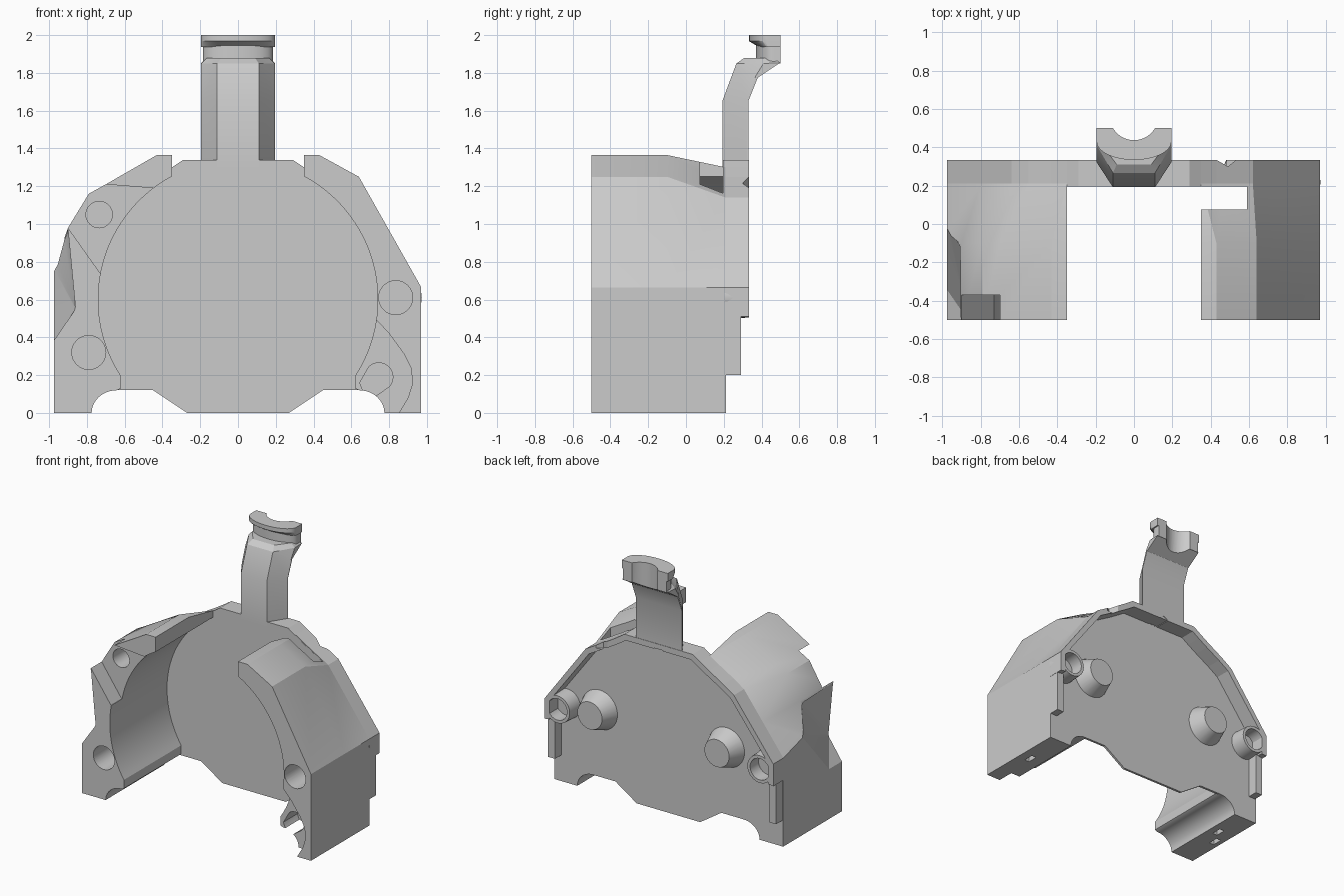
import bpy, bmesh, math

old = bpy.data.objects.get("Cube")
if old:
    bpy.data.objects.remove(old, do_unlink=True)

grey = bpy.data.materials.new("plain_grey")
grey.use_nodes = True
grey.diffuse_color = (0.6, 0.6, 0.6, 1)
grey.node_tree.nodes["Principled BSDF"].inputs["Base Color"].default_value = (0.6, 0.6, 0.6, 1)

CX, CZ, R = 0, 0.6, 0.74          # round cavity
Y_FRONT, Y_STEP, Y_PLATE, Y_BACK = -0.5, -0.37, 0.195, 0.333


def finish(name, bm):
    """Face everything outward, triangulate and link as an object."""
    bm.normal_update()
    bmesh.ops.recalc_face_normals(bm, faces=bm.faces)
    if bm.calc_volume(signed=True) < 0:
        bmesh.ops.reverse_faces(bm, faces=bm.faces)
    bm.normal_update()
    bmesh.ops.triangulate(bm, faces=bm.faces)
    mesh = bpy.data.meshes.new(name)
    bm.to_mesh(mesh)
    bm.free()
    mesh.materials.append(grey)
    ob = bpy.data.objects.new(name, mesh)
    bpy.context.collection.objects.link(ob)
    return ob


def loft(name, rings):
    """Skin matching rings of 3D points and cap both ends."""
    bm = bmesh.new()
    rows = [[bm.verts.new(p) for p in ring] for ring in rings]
    n = len(rows[0])
    for a, b in zip(rows, rows[1:]):
        for i in range(n):
            j = (i + 1) % n
            bm.faces.new((a[i], a[j], b[j], b[i]))
    bm.faces.new(rows[0][::-1])
    bm.faces.new(rows[-1])
    return finish(name, bm)


def prism(name, pts, y0, y1):
    return loft(name, [[(x, y, z) for x, z in pts] for y in (y0, y1)])


def hull(name, pts):
    bm = bmesh.new()
    for p in pts:
        bm.verts.new(p)
    bmesh.ops.convex_hull(bm, input=bm.verts)
    return finish(name, bm)


def arc(cx, cz, rx, rz, a0, a1, n=24):
    angles = [math.radians(a0 + (a1 - a0) * i / n) for i in range(n + 1)]
    return [(cx + rx * math.cos(a), cz + rz * math.sin(a)) for a in angles]


def disc(x, z, r):
    return arc(x, z, r, r, 0, 348.75, 31)


def cone(name, x, z, r0, r1, y0, y1):
    return loft(name, [[(px, y, pz) for px, pz in disc(x, z, r)]
                       for r, y in ((r0, y0), (r1, y1))])


def box(name, x0, x1, y0, y1, z0, z1):
    return prism(name, [(x0, z0), (x1, z0), (x1, z1), (x0, z1)], y0, y1)


def cut(ob, *cutters):
    """Subtract each cutter, trying another solver if one yields nothing."""
    bpy.context.view_layer.objects.active = ob
    for c in cutters:
        c.hide_render = True
        whole = ob.data.copy()
        for solver in ("EXACT", "MANIFOLD", "FLOAT"):
            mod = ob.modifiers.new("cut", "BOOLEAN")
            mod.operation, mod.solver, mod.object = "DIFFERENCE", solver, c
            bpy.ops.object.modifier_apply(modifier=mod.name)
            if len(ob.data.polygons) >= len(whole.polygons) // 2:
                break
            ob.data = whole.copy()
        bpy.data.objects.remove(c, do_unlink=True)


def mirror(pts):
    return [(-x, z) for x, z in pts]


# Outer outlines, from top inner edge down to the foot
left_front = [(0.35, 1.365), (0.43, 1.365), (0.64, 1.25), (0.97, 0.665), (0.97, 0)]
left_back = [(0.35, 1.3), (0.43, 1.25), (0.62, 1.14), (0.97, 0.665), (0.97, 0)]
right_front = [(-0.35, 1.365), (-0.43, 1.365), (-0.7, 1.21), (-0.79, 1.16),
               (-0.9, 0.98), (-0.975, 0.77), (-0.975, 0)]
right_back = [(-0.35, 1.3), (-0.43, 1.25), (-0.55, 1.18), (-0.64, 1.12),
              (-0.8, 0.91), (-0.975, 0.68), (-0.975, 0)]

# Inner outline: foot scallop, then up the cavity wall
scallop = arc(0.64, 0, 0.135, 0.12, 0, 90, 10)
inner = scallop + [(0.62, 0.13)] + arc(CX, CZ, R, R, -33.1, 61.8, 36)


def wall(name, front, back, inside):
    rings = []
    for y, outer in ((Y_FRONT, front), (-0.1, front), (0.21, back)):
        rings.append([(x, y, z) for x, z in outer + inside])
    return loft(name, rings)


# Left side wall: slot beside the plate, stepped foot and screw holes
left_wall = wall("left_side_wall", left_front, left_back, inner)
foot_step = [(0.735, 0.49), (0.8, 0.42), (0.88, 0.31), (0.915, 0.24), (0.925, 0.16),
             (0.9, 0.08), (0.84, -0.02), (0.5, -0.02), (0.5, 0.49)]
cut(left_wall,
    box("slot", 0.3, 0.59, 0.075, 0.196, 1.03, 1.5),
    prism("foot_step", foot_step, -0.6, Y_STEP),
    cone("screw_hole", 0.835, 0.61, 0.09, 0.09, -0.6, -0.3),
    prism("foot_hole", arc(0.745, 0.19, 0.075, 0.075, -45, 135, 16)
          + [(0.645, 0.16), (0.66, 0.12), (0.7, 0.07)], -0.6, -0.2),
    box("foot_slot", 0.86, 0.9, -0.16, -0.08, -0.1, 0.1))

# Right side wall: stepped shoulder, broken front corner and screw holes
right_wall = wall("right_side_wall", right_front, right_back, mirror(inner))
shoulder = [(-0.73, 0.74), (-0.45, 0.74), (-0.45, 1.19), (-0.7, 1.21),
            (-0.75, 1.4), (-1.07, 1.4), (-1.07, 1.22)]
cut(right_wall,
    prism("shoulder_step", shoulder, -0.6, Y_STEP),
    hull("corner_break", [(-0.9, -0.51, 0.97), (-0.86, -0.51, 0.55), (-0.977, -0.51, 0.38),
                          (-0.9, -0.12, 0.96), (-0.977, 0, 0.77), (-0.977, -0.34, 0.38),
                          (-1.1, -0.51, 0.38), (-1.1, -0.34, 0.38), (-1.1, 0, 0.9),
                          (-1.1, -0.51, 1.0)]),
    cone("upper_hole", -0.735, 1.05, 0.07, 0.07, -0.6, -0.18),
    cone("lower_hole", -0.79, 0.32, 0.09, 0.09, -0.6, -0.3),
    box("foot_slot_a", -0.94, -0.9, -0.22, -0.14, -0.1, 0.1),
    box("foot_slot_b", -0.87, -0.83, -0.1, -0.02, -0.1, 0.1))

# Thin back plate with the scalloped lower edge
top_edge = [(0.11, 1.34), (0.29, 1.34)]
bottom = scallop + [(0.45, 0.12), (0.27, 0)]
plate = prism("back_plate", top_edge + left_back + bottom + mirror(bottom)[::-1]
              + right_back[::-1] + mirror(top_edge)[::-1], Y_PLATE, 0.213)

# Raised rim round the back of the plate
rim_outer = ([(0.97, 0.51)] + left_back[:-1][::-1] + [(0.29, 1.34), (-0.29, 1.34)]
             + right_back[:-1] + [(-0.975, 0.51)])
rim_inner = [(x * 0.955, CZ + (z - CZ) * 0.94) for x, z in rim_outer]
rim = prism("back_rim", rim_outer + rim_inner[::-1], Y_PLATE + 0.002, Y_BACK)
cut(rim, cone("rim_notch", 0, 1.275, 0.045, 0.045, 0.214, 0.4),
    hull("edge_nick", [(0.42, 0.34, 1.4), (0.54, 0.34, 1.4), (0.49, 0.3, 1.4),
                       (0.42, 0.34, 1.17), (0.54, 0.34, 1.17), (0.49, 0.3, 1.17)]))

# Back fittings, one of each per side
smooth = [left_wall, right_wall]
for side, s, stud_x in (("left", 1, 0.585), ("right", -1, -0.495)):
    x0, x1 = sorted((s * 0.91, s * 0.968))
    box(side + "_back_strip", x0, x1, 0.2, 0.29, 0.2, 0.52)
    smooth.append(cone(side + "_back_stud", stud_x, 0.635, 0.155, 0.105, 0.205, Y_BACK))
    tube = cone(side + "_back_tube", s * 0.86, 0.61, 0.113, 0.105, 0.205, Y_BACK)
    cut(tube, cone("bore", s * 0.86, 0.61, 0.082, 0.082, 0.23, 0.4))
    smooth.append(tube)


# Arm: chamfered section following a backward bend
def arm_ring(front, mid, back, wf=0.11, wb=0.195):
    half = [(wf, *front), (wb, *mid), (wb, *back)]
    return half + [(-x, y, z) for x, y, z in half[::-1]]


arm = loft("arm", [
    arm_ring((0.192, 1.3), (0.322, 1.3), (0.33, 1.3)),
    arm_ring((0.192, 1.65), (0.322, 1.65), (0.33, 1.65)),
    arm_ring((0.265, 1.845), (0.37, 1.785), (0.38, 1.775)),
    arm_ring((0.267, 1.85), (0.41, 1.85), (0.498, 1.853)),
    arm_ring((0.31, 1.88), (0.41, 1.88), (0.46, 1.88), 0.09, 0.165)])


# Half-round neck and flared collar
def half_round(w, y_side, y_front, z):
    curve = arc(0, y_side, w, y_side - y_front, 180, 360, 24)
    return [(w, 0.5, z)] + [(-w, 0.5, z)] + [(x, y, z) for x, y in curve]


neck = loft("neck", [half_round(0.185, 0.46, 0.37, z) for z in (1.85, 1.95)])
collar = loft("collar", [half_round(0.195, 0.44, 0.385, 1.937),
                         half_round(0.195, 0.43, 0.334, 1.968),
                         half_round(0.195, 0.43, 0.334, 2.0)])
for part in (arm, neck, collar):
    bore = loft("bore", [[(x, y, z) for x, y in disc(0, 0.565, 0.128)] for z in (1.7, 2.1)])
    cut(part, bore)
smooth += [arm, neck, collar]

# Smooth the rounded parts, keeping hard edges
for ob in bpy.context.selected_objects:
    ob.select_set(False)
for ob in smooth:
    ob.select_set(True)
bpy.context.view_layer.objects.active = smooth[0]
bpy.ops.object.shade_smooth_by_angle(angle=math.radians(25))
